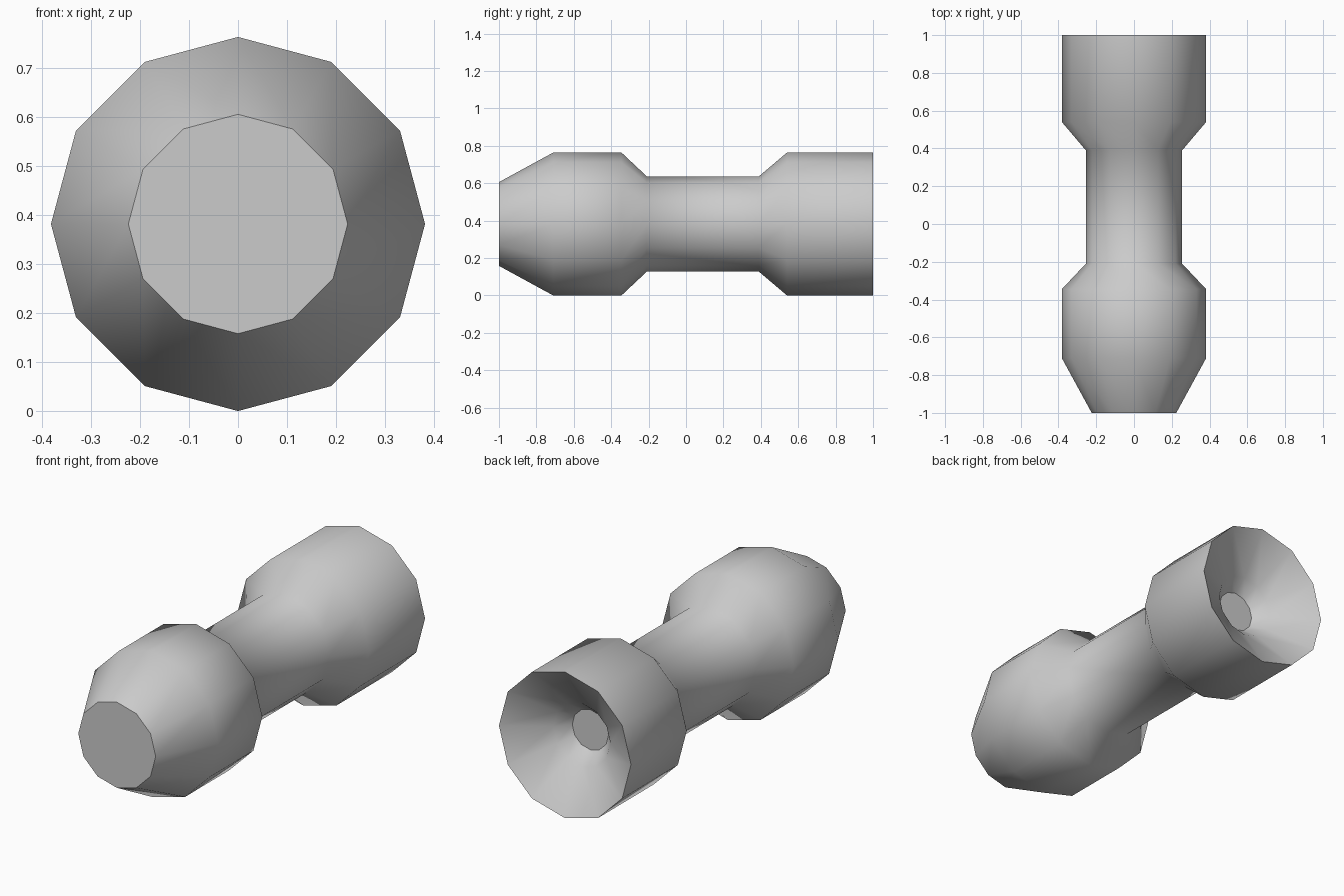
import bpy, bmesh, math

cube = bpy.data.objects.get("Cube")
if cube:
    bpy.data.objects.remove(cube, do_unlink=True)

SIDES = 12
R = 0.382       # widest radius, also the height of the axis
NECK = 0.255

# Plain grey material
grey = bpy.data.materials.new("light_grey")
grey.use_nodes = True
colour = (0.6, 0.6, 0.6, 1)
grey.diffuse_color = colour
grey.node_tree.nodes["Principled BSDF"].inputs["Base Color"].default_value = colour

# Profile as (y, radius), from the nose cap to the floor of the rear funnel
profile = [
    (-1, 0.224), (-0.71, R), (-0.345, R),       # nose bulb
    (-0.21, NECK), (0.39, NECK),                # slim neck
    (0.54, R), (1, R),                          # rear cup
    (0.86, 0.165), (0.79, 0.105),               # funnel inside the cup
]


def lathe(name, points, material):
    """Spin a profile round the y axis and cap both ends."""
    bm = bmesh.new()
    rings = []
    for y, r in points:
        angles = [2 * math.pi * k / SIDES for k in range(SIDES)]
        rings.append([bm.verts.new((r * math.cos(a), y, R + r * math.sin(a)))
                      for a in angles])
    for a, b in zip(rings, rings[1:]):
        for i in range(SIDES):
            j = (i + 1) % SIDES
            bm.faces.new((a[i], a[j], b[j], b[i]))
    bm.faces.new(rings[0])
    bm.faces.new(rings[-1])
    bmesh.ops.recalc_face_normals(bm, faces=bm.faces)
    # Smooth shading with the cap edges and rim kept sharp
    for f in bm.faces:
        f.smooth = True
    for e in bm.edges:
        e.smooth = e.calc_face_angle(0) < math.radians(46)
    mesh = bpy.data.meshes.new(name)
    bm.to_mesh(mesh)
    bm.free()
    mesh.materials.append(material)
    obj = bpy.data.objects.new(name, mesh)
    bpy.context.collection.objects.link(obj)
    return obj


lathe("waisted_body", profile, grey)
